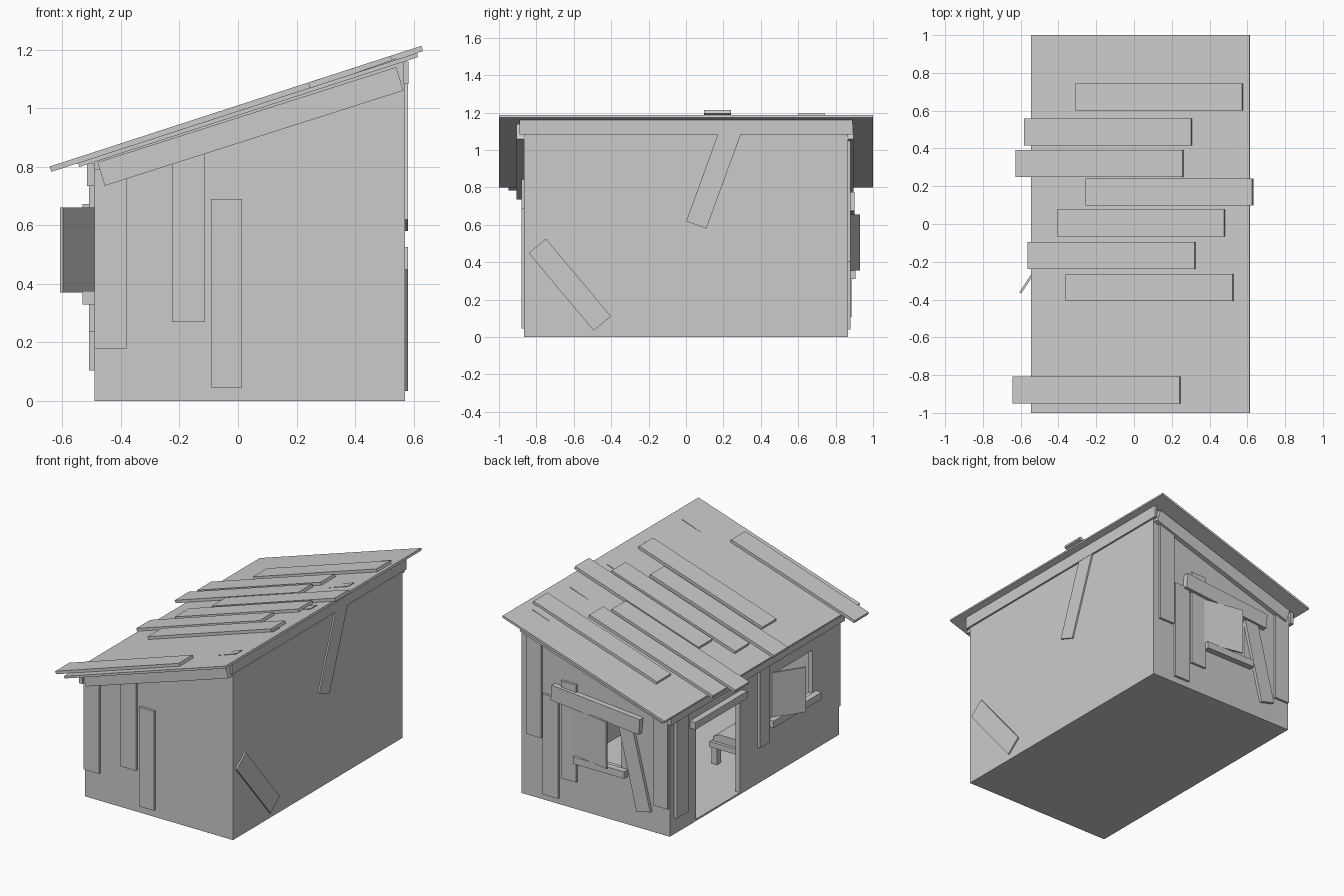
import bpy, bmesh
from math import hypot
from mathutils import Vector

if "Cube" in bpy.data.objects:
    bpy.data.objects.remove(bpy.data.objects["Cube"])

SLOPE = 0.324                      # roof pitch, rise per unit x
XL, XR, YW, T = -0.49, 0.57, 0.865, 0.03


def roof_z(x, c=0.975):
    return c + SLOPE * x


def prism(name, pts, axis, lo, hi):
    """Extrude a 2D outline along x (pts = y,z), y (pts = x,z) or z (pts = x,y)."""
    def place(p, d):
        return {'x': (d, p[0], p[1]), 'y': (p[0], d, p[1]), 'z': (p[0], p[1], d)}[axis]
    bm = bmesh.new()
    a = [bm.verts.new(place(p, lo)) for p in pts]
    b = [bm.verts.new(place(p, hi)) for p in pts]
    bm.faces.new(a)
    bm.faces.new(b)
    n = len(pts)
    for i in range(n):
        bm.faces.new((a[i], a[(i + 1) % n], b[(i + 1) % n], b[i]))
    bmesh.ops.recalc_face_normals(bm, faces=bm.faces)
    me = bpy.data.meshes.new(name)
    bm.to_mesh(me)
    bm.free()
    ob = bpy.data.objects.new(name, me)
    bpy.context.collection.objects.link(ob)
    return ob


def rect(u0, u1, v0, v1):
    return [(u0, v0), (u1, v0), (u1, v1), (u0, v1)]


def bar(p, q, w):
    """Rectangle of width w running from p to q."""
    dx, dy = q[0] - p[0], q[1] - p[1]
    l = hypot(dx, dy)
    nx, ny = -dy / l * w / 2, dx / l * w / 2
    return [(p[0] + nx, p[1] + ny), (p[0] - nx, p[1] - ny),
            (q[0] - nx, q[1] - ny), (q[0] + nx, q[1] + ny)]


def cut(ob, cutter):
    m = ob.modifiers.new("opening", 'BOOLEAN')
    m.operation = 'DIFFERENCE'
    m.solver = 'EXACT'
    m.object = cutter
    bpy.context.view_layer.objects.active = ob
    bpy.ops.object.modifier_apply(modifier=m.name)
    bpy.data.objects.remove(cutter)


# Hollow shell with a doorway and two windows
walls = prism("walls", [(XL, 0), (XR, 0), (XR, roof_z(XR)), (XL, roof_z(XL))], 'y', -YW, YW)
i0, i1 = XL + T, XR - T
cut(walls, prism("room_cut", [(i0, .012), (i1, .012), (i1, 1.5), (i0, 1.5)], 'y', -YW + T, YW - T))
cut(walls, prism("door_cut", rect(.15, .60, .012, .63), 'x', -.6, -.4))
cut(walls, prism("side_window_cut", rect(-.595, -.19, .37, .65), 'x', -.6, -.4))
cut(walls, prism("back_window_cut", rect(-.145, .19, .35, .65), 'y', .8, .95))

# Roof sheet and the loose boards on it
e0, e1 = -.542, .615
prism("roof", [(e0, roof_z(e0)), (e1, roof_z(e1)), (e1 - .004, roof_z(e1) + .014),
               (e0 - .004, roof_z(e0) + .014)], 'y', -1, 1)
for i, (x, y) in enumerate([(-.31, .60), (-.58, .415), (-.625, .25), (-.255, .097),
                            (-.405, -.065), (-.56, -.237), (-.36, -.407), (-.64, -.95)]):
    x1 = x + .887
    prism(f"roof_board_{i}", [(x + .003, roof_z(x, .99)), (x1, roof_z(x1, .99)),
                              (x1 - .006, roof_z(x1, 1.008)), (x - .003, roof_z(x, 1.008))],
          'y', y, y + .143)

# Rafters, whose upper ends just break through the sheet
for i in range(5):
    y = -.76 + i * .382
    prism(f"rafter_{i}", [(i0, .74), (.54, 1.08), (.54, 1.17), (i0, .815)], 'y', y - .03, y + .03)

# Trim boards below the roof on all four sides
trim = [(-.48, .815), (-.455, .735), (.565, 1.06), (.54, 1.14)]
prism("front_trim", trim, 'y', -.905, -YW)
prism("back_trim", trim, 'y', YW, .895)
prism("low_eave_trim", rect(-.89, .89, .735, .812), 'x', -.515, XL)
prism("high_eave_trim", rect(-.89, .89, 1.083, 1.16), 'x', .565, .582)

# Front wall boards
for i, (x0, x1, z0, z1) in enumerate([(-.49, -.38, .18, .79), (-.225, -.115, .27, .86),
                                      (-.092, .014, .047, .69)]):
    prism(f"front_board_{i}", rect(x0, x1, z0, z1), 'y', -.88, -YW)

# Right wall boards
prism("right_board_high", bar((.055, .60), (.245, 1.12), .115), 'x', XR, .58)
prism("right_board_low", bar((-.795, .4875), (-.4475, .0725), .12), 'x', XR, .58)

# Back wall boards
for i, (x0, x1, z0, z1) in enumerate([(.42, .53, .40, 1.06), (.30, .41, .04, .69),
                                      (.17, .28, .18, .81), (-.485, -.38, .18, .78)]):
    prism(f"back_board_{i}", rect(x0, x1, z0, z1), 'y', YW, .88)
prism("back_brace", bar((-.185, .64), (-.315, .12), .1), 'y', YW, .885)
prism("back_window_header", bar((.335, .725), (-.295, .67), .1), 'y', YW, .90)
prism("back_window_sill", rect(-.19, .175, .31, .355), 'y', YW, .905)

# Left wall boards, door header, window sill
prism("left_board_0", rect(.70, .82, .105, .76), 'x', -.508, XL)
prism("left_board_1", rect(-.13, -.03, .235, .76), 'x', -.508, XL)
prism("door_header", rect(.13, .66, .625, .672), 'x', -.53, XL)
prism("side_window_sill", rect(-.63, -.14, .33, .375), 'x', -.53, XL)

# Shutters standing ajar
prism("side_shutter", bar((-.488, -.19), (-.602, -.365), .012), 'z', .37, .66)
prism("back_shutter", bar((.19, .872), (-.08, .925), .012), 'z', .355, .655)

# Low bed inside, with a softly domed mattress
bx0, bx1, by0, by1 = -.45, -.11, -.82, -.08
prism("bed_frame", rect(bx0, bx1, by0, by1), 'z', .12, .155)
for x in (bx0 + .03, bx1 - .03):
    for y in (by0 + .03, by1 - .03):
        prism("bed_leg", rect(x - .02, x + .02, y - .02, y + .02), 'z', .012, .12)
prism("mattress", [(bx0 + .01, .155), (bx1 - .01, .155), (bx1 - .015, .185), (bx1 - .06, .205),
                   (bx0 + .06, .205), (bx0 + .015, .185)], 'y', by0 + .01, by1 - .02)
